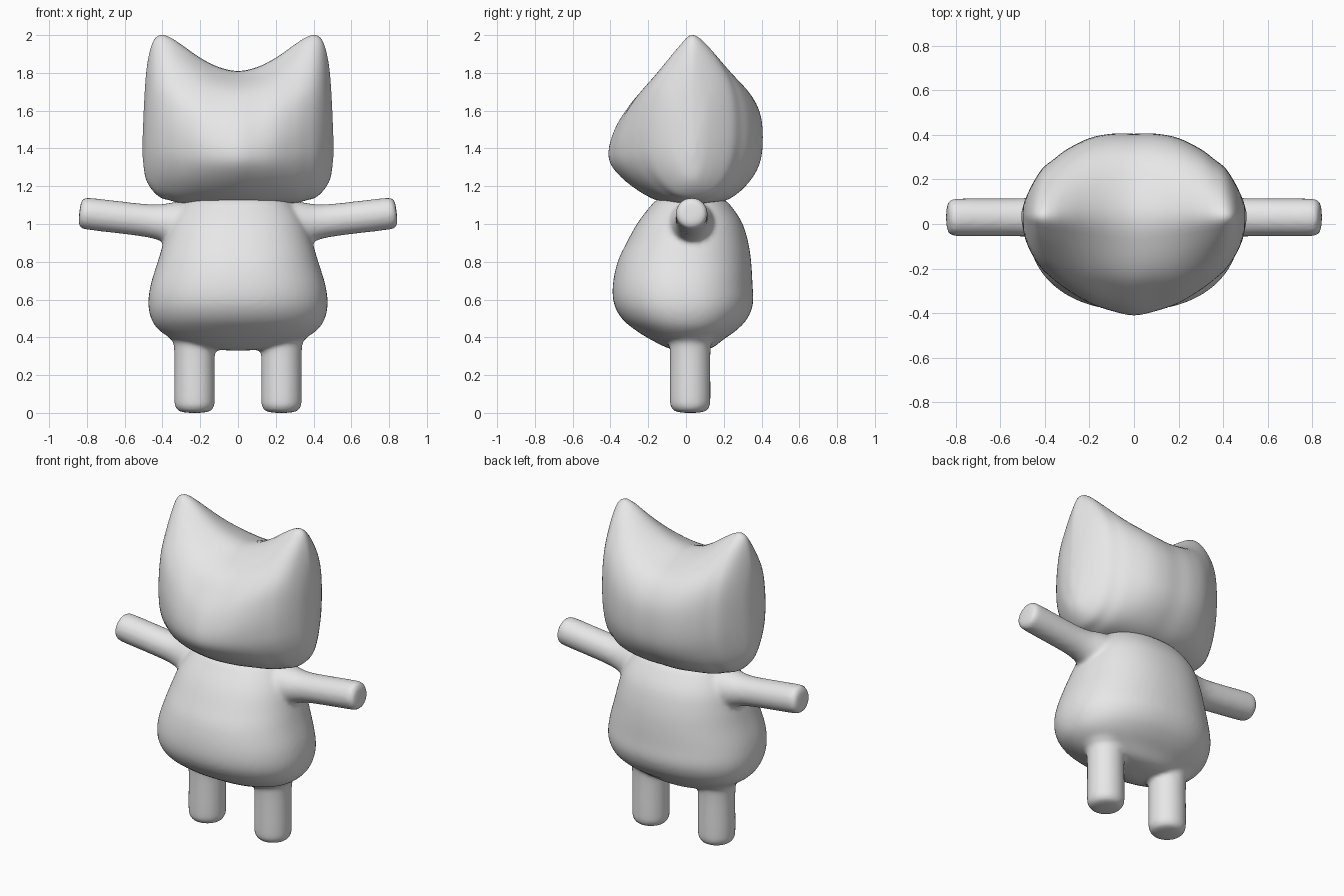
import bpy, bmesh, math
from mathutils import Vector

cube = bpy.data.objects.get("Cube")
if cube:
    bpy.data.objects.remove(cube, do_unlink=True)

grey = bpy.data.materials.new("plain grey")
grey.use_nodes = True
grey.diffuse_color = (0.8, 0.8, 0.8, 1)
grey.node_tree.nodes["Principled BSDF"].inputs["Base Color"].default_value = (0.8, 0.8, 0.8, 1)


def spline(rows, steps, closed=False):
    """Smooth curve through rows of numbers."""
    n = len(rows)
    pick = (lambda i: rows[i % n]) if closed else (lambda i: rows[min(max(i, 0), n - 1)])
    out = []
    for i in range(n if closed else n - 1):
        p, q, r, s = (pick(i + k) for k in (-1, 0, 1, 2))
        for j in range(steps):
            t = j / steps
            out.append([b + 0.5 * t * (c - a + t * (2 * a - 5 * b + 4 * c - d + t * (3 * (b - c) + d - a)))
                        for a, b, c, d in zip(p, q, r, s)])
    if not closed:
        out.append(list(rows[-1]))
    return out


def loft(bm, rings):
    """Skin a stack of rings and close both ends."""
    loops = [[bm.verts.new(co) for co in ring] for ring in rings]
    count = len(loops[0])
    for low, high in zip(loops, loops[1:]):
        for i in range(count):
            j = (i + 1) % count
            bm.faces.new((low[i], low[j], high[j], high[i]))
    for loop in (loops[0], loops[-1]):
        centre = bm.verts.new(sum((v.co for v in loop), Vector()) / count)
        for i in range(count):
            bm.faces.new((loop[i], loop[(i + 1) % count], centre))


def tube(bm, start, end, rows):
    """Round limb along an axis; rows hold (fraction, radius)."""
    start, end = Vector(start), Vector(end)
    axis = end - start
    side = Vector((0, 1, 0))
    other = axis.normalized().cross(side)
    angles = [math.tau * i / 32 for i in range(32)]
    loft(bm, [[start + axis * f + r * (side * math.cos(a) + other * math.sin(a)) for a in angles]
              for f, r in spline(rows, 4)])


def finish(bm, name):
    bmesh.ops.recalc_face_normals(bm, faces=bm.faces)
    for face in bm.faces:
        face.smooth = True
    mesh = bpy.data.meshes.new(name)
    bm.to_mesh(mesh)
    bm.free()
    mesh.materials.append(grey)
    obj = bpy.data.objects.new(name, mesh)
    bpy.context.collection.objects.link(obj)
    return obj


# Head: side-on sections swept from cheek to cheek, (x, bottom, top, front, back)
half = [(0, 1.1, 1.81, -.41, .405), (.1, 1.1, 1.83, -.39, .405), (.2, 1.105, 1.88, -.355, .385),
        (.3, 1.11, 1.95, -.295, .335), (.36, 1.125, 1.988, -.25, .29), (.41, 1.14, 2, -.205, .25),
        (.45, 1.175, 1.965, -.15, .19), (.48, 1.22, 1.85, -.09, .13),
        (.495, 1.27, 1.68, -.04, .09), (.505, 1.36, 1.45, .02, .05)]
stations = [(-r[0], *r[1:]) for r in reversed(half[1:])] + half
# Section outlines as (depth, height): rounded in the middle, pointed at the ears
middle = [(0, 0), (-.4, .03), (-.72, .14), (-.95, .28), (-1, .4), (-.93, .56), (-.8, .7), (-.6, .85), (-.3, .95),
          (0, 1), (.4, .95), (.75, .86), (.95, .7), (1, .5), (.95, .3), (.75, .14), (.45, .03)]
ear = [(0, 0), (-.4, .03), (-.75, .13), (-.95, .25), (-1, .38), (-.97, .52), (-.86, .66), (-.62, .79), (-.28, .93),
       (0, 1), (.36, .93), (.72, .79), (.92, .66), (1, .5), (.97, .3), (.78, .13), (.45, .03)]
middle, ear = spline(middle, 4, True), spline(ear, 4, True)
mid_y = .035
rings = []
for x, bottom, top, front, back in spline(stations, 4):
    k = min(abs(x) / .4, 1)
    k = k * k * (3 - 2 * k)
    ring = []
    for m, e in zip(middle, ear):
        d, t = (a + (b - a) * k for a, b in zip(m, e))
        reach = back - mid_y if d > 0 else mid_y - front
        ring.append((x, mid_y + d * reach, bottom + t * (top - bottom)))
    rings.append(ring)
bm = bmesh.new()
loft(bm, rings)
finish(bm, "head")

# Torso: stacked rounded rings, (z, half width, front, back)
torso = [(.33, .04, -.03, .08), (.345, .2, -.1, .14), (.39, .34, -.19, .2), (.44, .42, -.27, .27),
         (.5, .46, -.34, .325), (.58, .475, -.382, .355), (.68, .462, -.387, .352), (.8, .425, -.362, .345),
         (.9, .395, -.315, .33), (1, .36, -.26, .3), (1.08, .31, -.2, .25), (1.13, .25, -.15, .2),
         (1.16, .1, -.05, .1)]
bm = bmesh.new()
rings = []
for z, width, front, back in spline(torso, 4):
    ring = []
    for i in range(64):
        c, s = math.cos(math.tau * i / 64), math.sin(math.tau * i / 64)
        y = math.copysign(abs(s) ** .9, s)
        ring.append((width * math.copysign(abs(c) ** .9, c), (front + back) / 2 + y * (back - front) / 2, z))
    rings.append(ring)
loft(bm, rings)

# Arms and legs, flared where they meet the torso
arm = [(0, .14), (.2, .12), (.34, .095), (.5, .086), (.9, .085), (.97, .08), (.995, .06), (1, .02)]
leg = [(0, .16), (.2, .135), (.3, .109), (.85, .108), (.94, .101), (.985, .08), (1, .03)]
for side in (-1, 1):
    tube(bm, (side * .2, .03, .985), (side * .84, .03, 1.06), arm)
    tube(bm, (side * .23, .022, .5), (side * .23, .022, 0), leg)
body = finish(bm, "body_with_limbs")

# Merge torso and limbs into one soft skin
fuse = body.modifiers.new("Fuse", "REMESH")
fuse.mode = "VOXEL"
fuse.voxel_size = .013
fuse.use_smooth_shade = True
soften = body.modifiers.new("Soften", "SMOOTH")
soften.factor = .5
soften.iterations = 8
